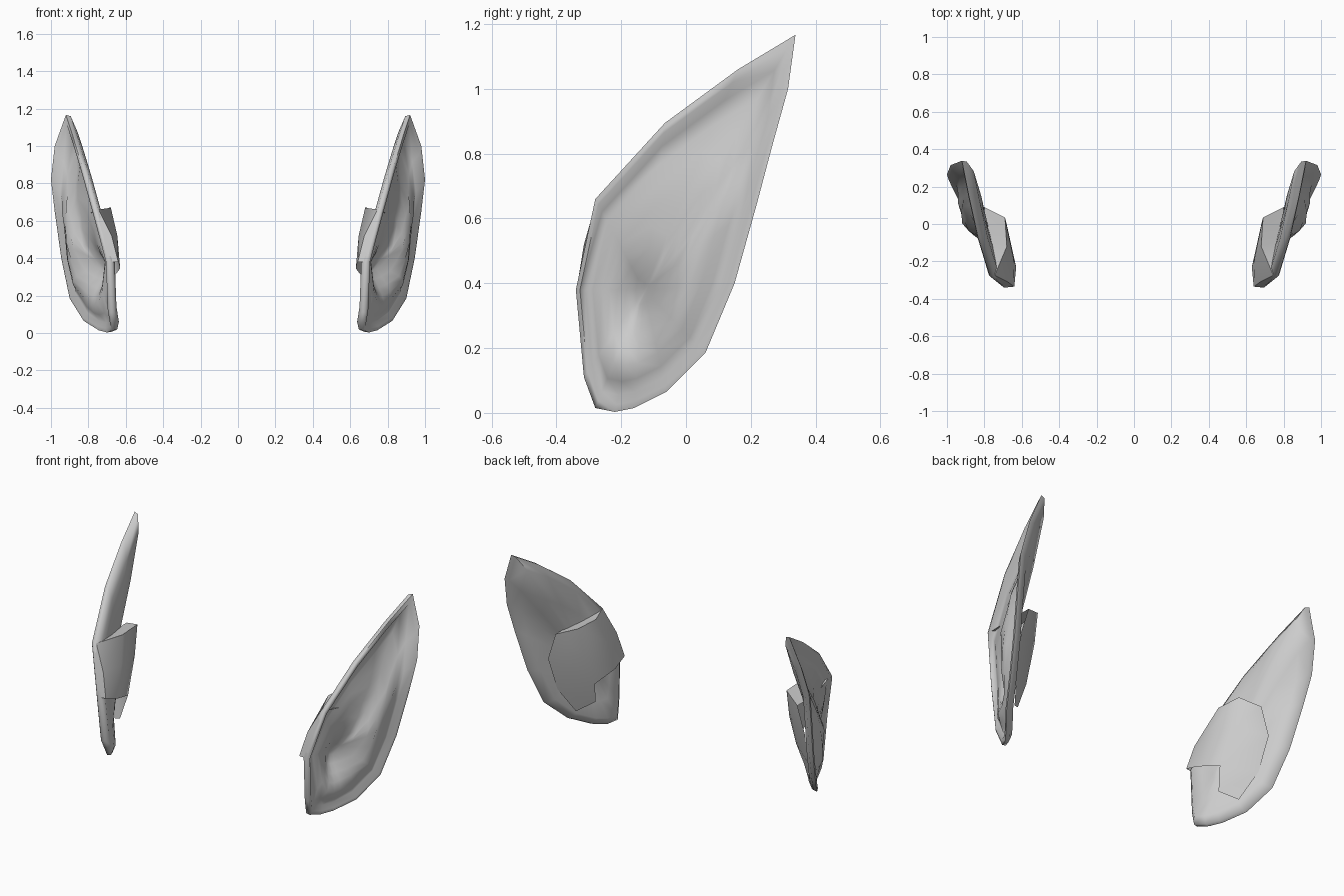
import bpy, bmesh, math
from mathutils import Vector

if "Cube" in bpy.data.objects:
    bpy.data.objects.remove(bpy.data.objects["Cube"])

# Rim outline of the right ear (x, y, z), going round from the lobe
rim = [Vector(p) for p in (
    (.67, -.28, .015), (.70, -.22, .003), (.745, -.16, .015), (.825, -.06, .065),
    (.90, .06, .185), (.945, .15, .40), (.98, .22, .65), (1.0, .265, .82),
    (.98, .315, 1.0), (.92, .338, 1.167), (.885, .16, 1.06), (.835, -.065, .895),
    (.77, -.28, .66), (.695, -.34, .38), (.685, -.315, .11)
)]
centre = Vector((.81, -.13, .38))

# Relief of the outer face: (y, z, radius y, radius z, height)
relief = [(-.15, .35, .08, .11, -.07),    # ear canal hollow
          (-.20, .14, .09, .09, .05),     # full lobe
          (-.05, .27, .06, .10, .05),     # inner ridge, low
          (.00, .45, .08, .12, .065),     # inner ridge, middle
          (.07, .68, .09, .14, .045)]     # inner ridge, high


def ring(bm, scale, offset, amount):
    verts = []
    for p in rim:
        q = centre.lerp(p, scale)
        h = sum(r[4] * math.exp(-((q.y - r[0]) / r[2]) ** 2 - ((q.z - r[1]) / r[3]) ** 2)
                for r in relief)
        q.x += offset + amount * h
        verts.append(bm.verts.new(q))
    return verts


def finish(name, bm, angle):
    bmesh.ops.recalc_face_normals(bm, faces=bm.faces)
    me = bpy.data.meshes.new(name)
    bm.to_mesh(me)
    bm.free()
    ob = bpy.data.objects.new(name, me)
    bpy.context.collection.objects.link(ob)
    mod = ob.modifiers.new("other_side", 'MIRROR')
    mod.use_mirror_merge = False
    bpy.ops.object.select_all(action='DESELECT')
    ob.select_set(True)
    bpy.context.view_layer.objects.active = ob
    bpy.ops.object.shade_smooth_by_angle(angle=math.radians(angle))
    return ob


# Ear shell: concentric rings, from the outer face over the rim to the back
bm = bmesh.new()
layers = [(.12, -.02, 1), (.25, -.02, 1), (.38, -.02, 1), (.5, -.02, 1), (.62, -.02, 1),
          (.75, -.025, 1), (.86, -.025, .7), (.94, .004, 0), (1, 0, 0), (.99, -.025, 0),
          (.88, -.05, 0), (.6, -.06, .2), (.3, -.065, .3), (.12, -.07, .4)]
rings = [ring(bm, *l) for l in layers]
n = len(rim)
for a, b in zip(rings, rings[1:]):
    for i in range(n):
        j = (i + 1) % n
        bm.faces.new((a[i], a[j], b[j], b[i]))
for r in (rings[0], rings[-1]):
    mid = bm.verts.new(sum((v.co for v in r), Vector()) / n)
    for i in range(n):
        bm.faces.new((r[i], r[(i + 1) % n], mid))
finish("ear_shell", bm, 75)

# Ear root: bulge toward the head, open at the lower front and along the top
rows = [
    [(.80, .09, .63), (.69, .035, .67), (.68, -.12, .67), (.745, -.275, .66)],
    [(.85, .09, .47), (.68, -.005, .50), (.645, -.18, .52), (.675, -.31, .52)],
    [(.83, .03, .27), (.665, -.09, .30), (.63, -.23, .345), (.64, -.335, .38)],
    [(.77, -.06, .12), (.69, -.13, .17)]]
bm = bmesh.new()
grid = [[bm.verts.new(p) for p in row] for row in rows]
for a, b in zip(grid, grid[1:]):
    for i in range(len(b) - 1):
        bm.faces.new((a[i], a[i + 1], b[i + 1], b[i]))
# strip joining the bulge to the front rim, and the sunken shelf on top
front = [bm.verts.new(p) for p in ((.765, -.275, .66), (.72, -.315, .52), (.69, -.338, .38))]
for i in range(2):
    bm.faces.new((grid[i][3], front[i], front[i + 1], grid[i + 1][3]))
inner = bm.verts.new((.80, -.08, .63))
top = grid[0] + [front[0]]
for a, b in zip(top, top[1:]):
    bm.faces.new((a, b, inner))
finish("ear_root", bm, 60)
